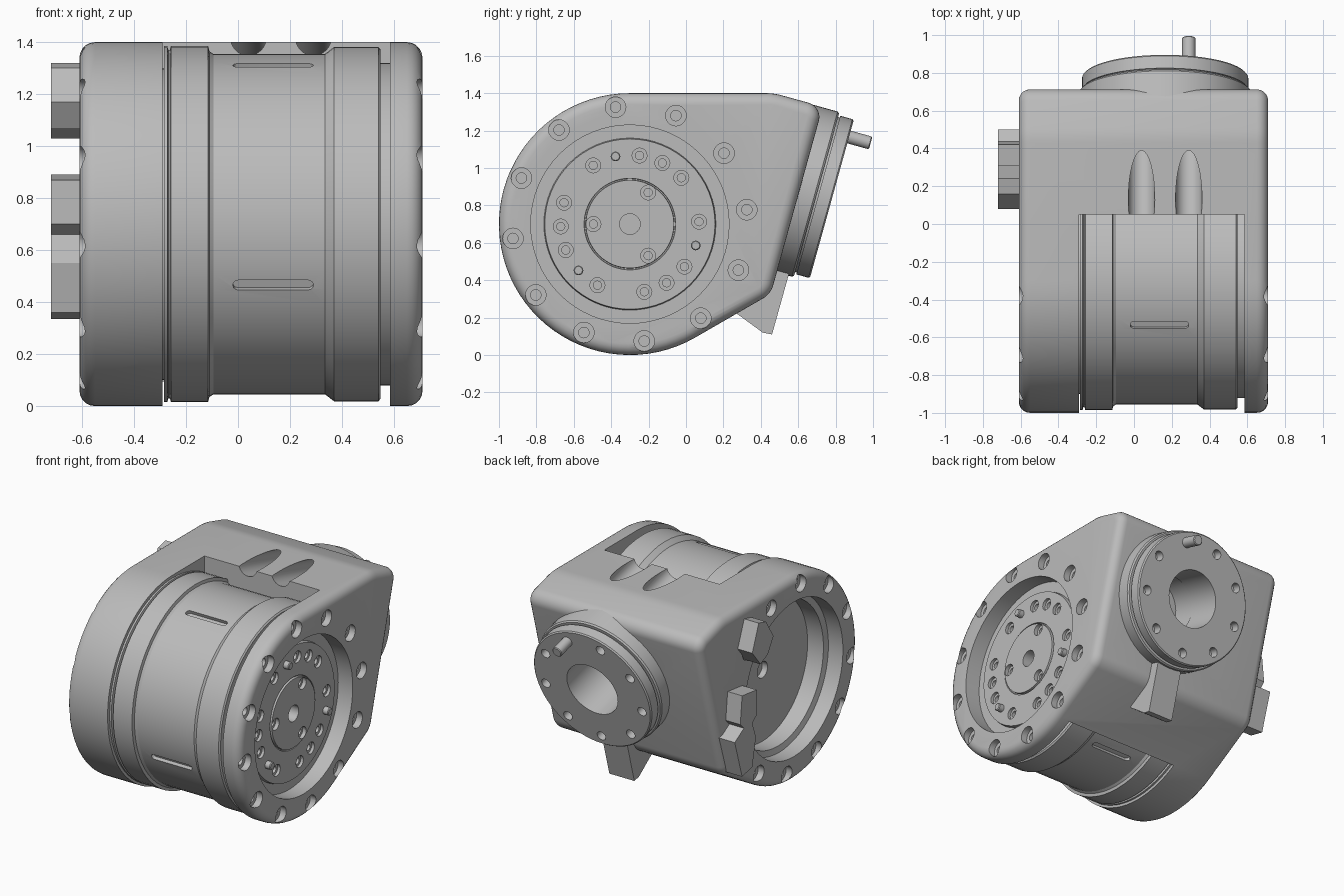
import bpy, bmesh
from math import sin, cos, radians, pi
from mathutils import Vector, Matrix

cube = bpy.data.objects.get("Cube")
if cube:
    bpy.data.objects.remove(cube, do_unlink=True)

grey = bpy.data.materials.new("machined_grey")
grey.use_nodes = True
COL = (0.5, 0.5, 0.5, 1)
grey.diffuse_color = COL
grey.node_tree.nodes["Principled BSDF"].inputs["Base Color"].default_value = COL


# ---- helpers ----
def frame(o, z, y):
    z, y = Vector(z).normalized(), Vector(y).normalized()
    x = y.cross(z)
    m = Matrix((x, y, z)).transposed().to_4x4()
    m.translation = Vector(o)
    return m


def loft(bm, rings, m=Matrix(), closed=False):
    vs = [[bm.verts.new(m @ Vector(p)) for p in r] for r in rings]
    n = len(vs[0])
    pairs = list(zip(vs, vs[1:]))
    if closed:
        pairs.append((vs[-1], vs[0]))
    else:
        bm.faces.new(vs[0][::-1])
        bm.faces.new(vs[-1])
    for a, b in pairs:
        for i in range(n):
            j = (i + 1) % n
            bm.faces.new((a[i], a[j], b[j], b[i]))


def lathe(bm, prof, m, n=64, closed=False, at=(0, 0)):
    """prof: (height, radius) along the local z axis"""
    rings = [[(at[0] + r * cos(2 * pi * i / n), at[1] + r * sin(2 * pi * i / n), z)
              for i in range(n)] for z, r in prof]
    loft(bm, rings, m, closed)


def prism(bm, pts, z0, z1, m):
    loft(bm, [[(x, y, z) for x, y in pts] for z in (z0, z1)], m)


def polar(r, deg):
    return (r * cos(radians(deg)), r * sin(radians(deg)))


def finish(name, bm):
    bmesh.ops.recalc_face_normals(bm, faces=bm.faces)
    me = bpy.data.meshes.new(name)
    bm.to_mesh(me)
    bm.free()
    me.materials.append(grey)
    ob = bpy.data.objects.new(name, me)
    bpy.context.scene.collection.objects.link(ob)
    return ob


def activate(ob):
    bpy.ops.object.select_all(action='DESELECT')
    ob.select_set(True)
    bpy.context.view_layer.objects.active = ob


def cut(ob, bm):
    cutter = finish("cutter", bm)
    cutter.hide_render = True
    mod = ob.modifiers.new("cut", 'BOOLEAN')
    mod.operation, mod.solver, mod.object = 'DIFFERENCE', 'EXACT', cutter
    activate(ob)
    bpy.ops.object.modifier_apply(modifier=mod.name)
    bpy.data.objects.remove(cutter, do_unlink=True)


def smooth(ob, deg=30):
    activate(ob)
    bpy.ops.object.shade_smooth_by_angle(angle=radians(deg))


# ---- shared frames ----
TILT = 15.5
N = (0, cos(radians(TILT)), -sin(radians(TILT)))      # outlet direction
U = (0, sin(radians(TILT)), cos(radians(TILT)))
OUTLET = frame((0.165, 0.78, 0.835), N, U)
AXIS = frame((0, -0.3, 0.7), (1, 0, 0), (0, 0, 1))     # main cylinder axis
AXIS_LEFT = AXIS @ Matrix.Diagonal((1, 1, -1, 1))
SIDE = frame((0, 0, 0), (1, 0, 0), (0, 0, 1))          # local x = y, local y = z

# ---- housing: rounded outline lofted across x ----
CORNERS = [(-0.3, 0.7, 0.7, 90, 300, 48), (0.351, 0.406, 0.12, 300, 360 - TILT, 8),
           (0.633, 1.272, 0.08, -TILT, 90 - TILT, 8), (0.429, 1.1, 0.3, 90 - TILT, 90, 5)]


def outline(x, inset):
    pts = []
    for cy, cz, r, a0, a1, n in CORNERS:
        for i in range(n + 1):
            if (a1, i) == (90, n):
                cz += 0.0
            dy, dz = polar(r - inset, a0 + (a1 - a0) * i / n)
            pts.append((x, cy + dy, cz + dz))
    # drop coincident joints between neighbouring arcs
    return pts


B = 0.06
steps = [polar(B, 90 * i / 5) for i in range(6)]
rings = [outline(-0.61 + B - s, B - c) for c, s in reversed(steps)]
rings += [outline(0.71 - B + s, B - c) for c, s in steps]
bm = bmesh.new()
loft(bm, rings)
bmesh.ops.remove_doubles(bm, verts=bm.verts, dist=0.0005)
housing = finish("housing", bm)

# open window in front of the cylinder
bm = bmesh.new()
prism(bm, [(-1.2, -0.2), (0.05, -0.2), (0.05, 1.6), (-1.2, 1.6)], -0.29, 0.585, SIDE)
cut(housing, bm)

# round side openings
bm = bmesh.new()
lathe(bm, [(0.5, 0.53), (0.8, 0.53)], AXIS)
lathe(bm, [(0.33, 0.49), (0.49, 0.49), (0.5, 0.53), (0.8, 0.53)], AXIS_LEFT)
cut(housing, bm)

# counterbored bolt holes round both sides
bm = bmesh.new()
for m, face in ((AXIS, 0.71), (AXIS_LEFT, 0.61)):
    for k in range(12):
        lathe(bm, [(face - 0.09, 0.028), (face - 0.045, 0.028), (face - 0.045, 0.055),
                   (face + 0.1, 0.055)], m, 20, at=polar(0.63, 7 + 30 * k))
cut(housing, bm)

# outlet bore and the two screw access grooves on top
bm = bmesh.new()
lathe(bm, [(-0.42, 0.195), (0.1, 0.195)], OUTLET, 48)
for sx in (-1, 1):
    lathe(bm, [(-1.1, 0.07), (-0.3, 0.07)], OUTLET, 32, at=(sx * 0.125, 0.37))
cut(housing, bm)
smooth(housing)

# ---- cylinder drum with stepped bands and output disc ----
bm = bmesh.new()
lathe(bm, [(-0.37, 0.055), (-0.37, 0.6), (-0.285, 0.6), (-0.285, 0.685), (-0.272, 0.685),
           (-0.268, 0.67), (-0.262, 0.67), (-0.258, 0.685), (-0.115, 0.685), (-0.11, 0.665),
           (-0.095, 0.655), (0.335, 0.655), (0.37, 0.682), (0.54, 0.682), (0.548, 0.672),
           (0.548, 0.62), (0.6, 0.62), (0.6, 0.46), (0.625, 0.455), (0.625, 0.245),
           (0.615, 0.243), (0.615, 0.237), (0.632, 0.235), (0.632, 0.055)],
      AXIS, closed=True)
drum = finish("cylinder_drum", bm)

# output disc screws, leaving gaps for three pins
PINS = (102, 222, 342)
bm = bmesh.new()
screws = [(0.37, 2 + 20 * k) for k in range(18)]
screws = [s for s in screws if s[1] not in PINS + (22, 142, 262)]
screws += [(0.195, a) for a in (60, 180, 300)]
for r, a in screws:
    lathe(bm, [(0.57, 0.022), (0.605, 0.022), (0.605, 0.04), (0.7, 0.04)], AXIS, 16,
          at=polar(r, a))
# slots in the drum surface
cap = [polar(0.02, 90 + 180 * i / 6) for i in range(7)]
slot = [(x - 0.135, y) for x, y in cap] + [(0.135 - x, -y) for x, y in cap]
for a in (111, 201, 291):
    d = Vector((0, *polar(1, a)))
    t = Vector((0, *polar(1, a + 90)))
    prism(bm, slot, 0.63, 0.72, frame((0.135, -0.3, 0.7), d, t))
cut(drum, bm)
smooth(drum)

bm = bmesh.new()
for a in PINS:
    lathe(bm, [(0.6, 0.026), (0.66, 0.026), (0.665, 0.021)], AXIS, 16, at=polar(0.37, a))
smooth(finish("disc_pins", bm))

# ---- outlet flange ----
bm = bmesh.new()
lathe(bm, [(-0.25, 0.19), (-0.25, 0.458), (-0.095, 0.458), (-0.085, 0.45), (-0.085, 0.43),
           (-0.075, 0.43), (-0.075, 0.44), (-0.008, 0.44), (0, 0.432), (0, 0.19)],
      OUTLET, closed=True)
flange = finish("outlet_flange", bm)
bm = bmesh.new()
for k in range(9):
    if k != 1:
        lathe(bm, [(-0.06, 0.032), (0.05, 0.032)], OUTLET, 20, at=polar(0.37, 70 + 40 * k))
cut(flange, bm)
smooth(flange)

bm = bmesh.new()
lathe(bm, [(-0.03, 0.035), (0.115, 0.035), (0.12, 0.03)], OUTLET, 20, at=polar(0.365, 110))
smooth(finish("locating_pin", bm))

# ---- fin under the outlet ----
bm = bmesh.new()
prism(bm, [(0.26, 0.23), (0.41, 0.12), (0.46, 0.11), (0.555, 0.45), (0.4, 0.45)],
      0.07, 0.26, SIDE)
finish("lower_fin", bm)

# ---- raised lugs beside the left opening ----
bm = bmesh.new()
prism(bm, [(0.08, 1.17), (0.14, 1.07), (0.22, 1.03), (0.31, 1.14), (0.24, 1.32), (0.16, 1.3)],
      -0.72, -0.58, SIDE)
prism(bm, [(0.26, 0.87), (0.42, 0.89), (0.44, 0.7), (0.4, 0.66), (0.5, 0.6), (0.42, 0.335),
           (0.31, 0.36), (0.27, 0.55), (0.31, 0.66), (0.26, 0.7)], -0.72, -0.58, SIDE)
finish("side_lugs", bm)
